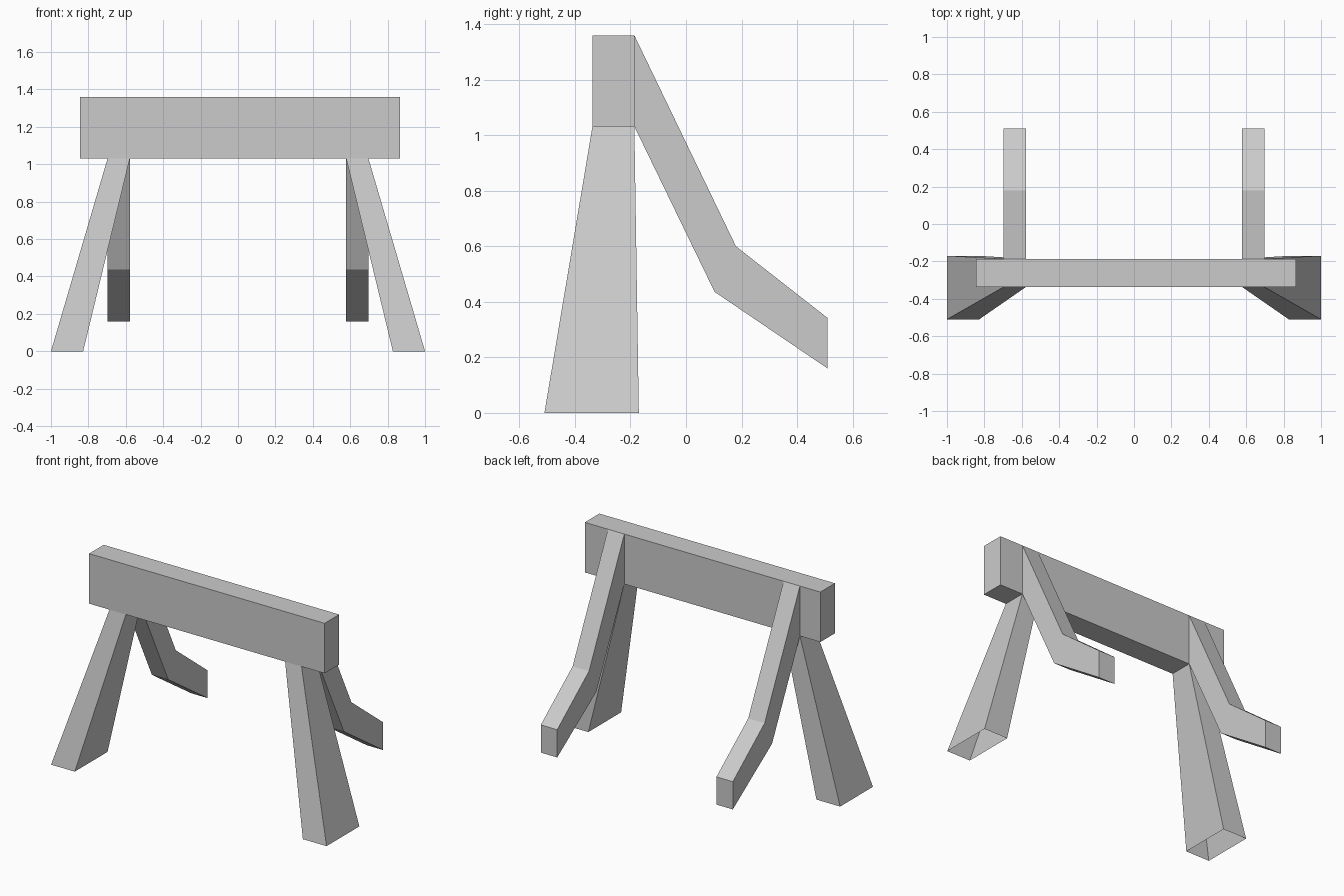
import bpy
import bmesh

cube = bpy.data.objects.get("Cube")
if cube:
    bpy.data.objects.remove(cube, do_unlink=True)

# One plain grey for the whole trestle
grey = bpy.data.materials.new("plain_grey")
grey.use_nodes = True
colour = (0.6, 0.6, 0.6, 1)
grey.diffuse_color = colour
grey.node_tree.nodes["Principled BSDF"].inputs["Base Color"].default_value = colour

IN, OUT = 0.578, 0.697           # inner and outer x of leg tops and struts
FRONT, BACK = -0.337, -0.186     # beam depth
LOW, HIGH = 1.032, 1.36          # beam height


def loft(name, start, end, cap_start=True, cap_end=True):
    """Join two matching loops of points with flat sides."""
    bm = bmesh.new()
    a = [bm.verts.new(p) for p in start]
    b = [bm.verts.new(p) for p in end]
    n = len(a)
    for i in range(n):
        j = (i + 1) % n
        bm.faces.new((a[i], a[j], b[j], b[i]))
    if cap_start:
        bm.faces.new(a[::-1])
    if cap_end:
        bm.faces.new(b)
    bmesh.ops.recalc_face_normals(bm, faces=bm.faces)
    mesh = bpy.data.meshes.new(name)
    bm.to_mesh(mesh)
    bm.free()
    mesh.materials.append(grey)
    obj = bpy.data.objects.new(name, mesh)
    bpy.context.collection.objects.link(obj)
    return obj


def rect(x0, x1, y0, y1, z):
    return [(x0, y0, z), (x1, y0, z), (x1, y1, z), (x0, y1, z)]


# Cross beam
loft("cross_beam", rect(-0.845, 0.865, FRONT, BACK, LOW),
     rect(-0.845, 0.865, FRONT, BACK, HIGH))

# Bent rear strut profile, as (y, z)
strut = [(BACK, HIGH), (0.18, 0.6), (0.51, 0.342),
         (0.51, 0.16), (0.103, 0.436), (BACK, LOW)]

for side, s in (("left", 1), ("right", -1)):
    # Flared front leg, hollow and open at the foot
    loft(side + "_front_leg", rect(s * 0.828, s, -0.51, -0.17, 0),
         rect(s * IN, s * OUT, FRONT, BACK, LOW), cap_start=False)
    # Bent rear strut
    loft(side + "_rear_strut", [(s * IN, y, z) for y, z in strut],
         [(s * OUT, y, z) for y, z in strut])

# Open legs need outward normals whatever the side
for obj in bpy.data.objects:
    if obj.name.endswith("front_leg"):
        top = max(obj.data.polygons, key=lambda p: p.center.z)
        if top.normal.z < 0:
            obj.data.flip_normals()
